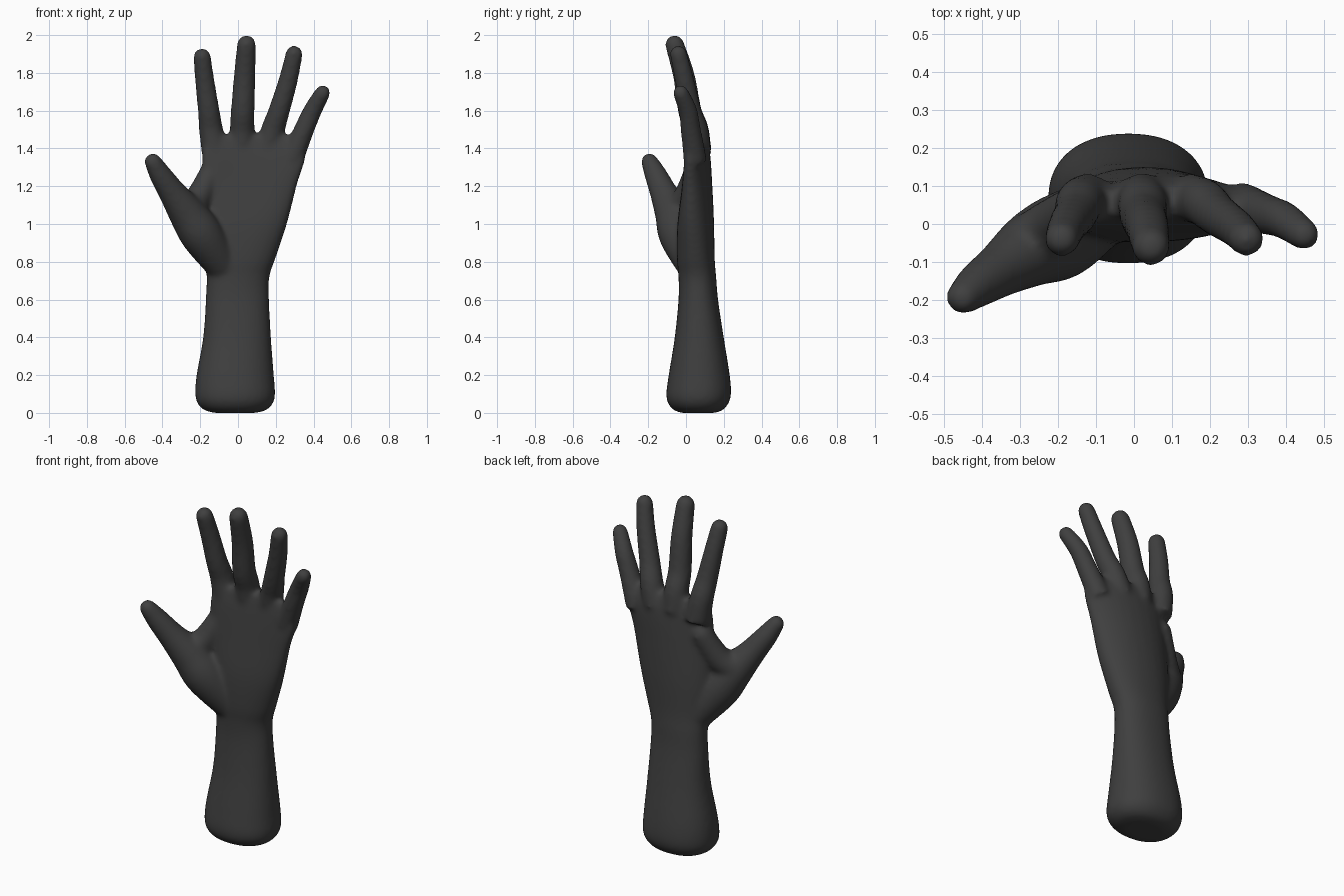
import bpy, bmesh, math
from mathutils import Vector

cube = bpy.data.objects.get("Cube")
if cube:
    bpy.data.objects.remove(cube, do_unlink=True)

SIDES, STEPS = 28, 6


def spline(rows):
    """Smooth Catmull-Rom interpolation through rows of numbers."""
    ext = [rows[0], *rows, rows[-1]]
    out = []
    for p0, p1, p2, p3 in zip(ext, ext[1:], ext[2:], ext[3:]):
        for i in range(STEPS):
            t = i / STEPS
            out.append([b + 0.5 * t * (c - a + t * (2*a - 5*b + 4*c - d + t * (3*(b - c) + d - a)))
                        for a, b, c, d in zip(p0, p1, p2, p3)])
    return out + [list(rows[-1])]


def skin(bm, rings):
    """Bridge a list of point rings into a closed shell."""
    loops = [[bm.verts.new(p) for p in ring] for ring in rings]
    for a, b in zip(loops, loops[1:]):
        for i in range(SIDES):
            j = (i + 1) % SIDES
            bm.faces.new((a[i], a[j], b[j], b[i]))
    bm.faces.new(loops[0][::-1])
    bm.faces.new(loops[-1])


def body(bm, rows):
    """Level oval sections: x, y, z, half width, half depth, arch."""
    rings = []
    for x, y, z, rx, ry, arch in spline(rows):
        ring = []
        for i in range(SIDES):
            a = math.tau * i / SIDES
            c, s = (math.copysign(abs(f)**0.9, f) for f in (math.cos(a), math.sin(a)))
            ring.append((x + rx*c, y + ry*s - arch * (rx*c)**2, z))
        rings.append(ring)
    skin(bm, rings)


def digit(bm, rows):
    """Round tapered tube with a domed tip: x, y, z, radius."""
    path = [(Vector(r[:3]), r[3]) for r in spline(rows)]
    dirs = [(path[min(i + 1, len(path) - 1)][0] - path[max(i - 1, 0)][0]).normalized()
            for i in range(len(path))]
    stations = [(p, r, d) for (p, r), d in zip(path, dirs)]
    tip, rad, d = stations[-1]
    for k in range(1, 6):
        a = math.pi / 2 * k / 5.3
        stations.append((tip + d * rad * math.sin(a), rad * math.cos(a), d))
    rings = []
    for p, r, d in stations:
        u = Vector((0, 1, 0)).cross(d).normalized()
        v = d.cross(u)
        rings.append([p + r * (u * math.cos(math.tau*i/SIDES) + v * math.sin(math.tau*i/SIDES))
                      for i in range(SIDES)])
    skin(bm, rings)


bm = bmesh.new()

# forearm, wrist and palm
body(bm, [(-.015, .065, 0, .11, .09, 0), (-.015, .065, .015, .165, .13, 0),
          (-.015, .065, .05, .2, .16, 0), (-.015, .067, .1, .212, .172, 0),
          (-.015, .07, .2, .205, .162, 0), (-.005, .07, .4, .18, .13, 0),
          (-.003, .065, .6, .168, .105, 0), (0, .06, .72, .167, .1, 0),
          (.015, .052, .82, .185, .1, .1), (.035, .052, 1, .225, .097, .4),
          (.06, .06, 1.2, .252, .08, .6), (.085, .065, 1.38, .275, .062, .6),
          (.06, .06, 1.47, .215, .04, .6)])

# index, middle, ring and little fingers
digit(bm, [(-.12, .065, 1.36, .07), (-.143, .055, 1.5, .064), (-.155, .025, 1.6, .058),
           (-.175, -.005, 1.75, .052), (-.19, -.04, 1.885, .047)])
digit(bm, [(.02, .07, 1.38, .066), (.022, .055, 1.5, .066), (.025, .02, 1.6, .063),
           (.035, -.01, 1.78, .058), (.045, -.06, 1.95, .051)])
digit(bm, [(.15, .07, 1.38, .064), (.185, .055, 1.5, .063), (.218, .025, 1.6, .057),
           (.268, -.01, 1.77, .051), (.297, -.04, 1.9, .046)])
digit(bm, [(.28, .05, 1.33, .062), (.35, .025, 1.5, .054), (.395, .01, 1.6, .05),
           (.448, -.028, 1.695, .042)])

# thumb with its fleshy base, and the web to the index finger
digit(bm, [(-.08, .04, .78, .09), (-.19, -.03, .94, .113), (-.265, -.065, 1.05, .1),
           (-.35, -.12, 1.17, .073), (-.41, -.16, 1.26, .06), (-.45, -.193, 1.33, .046)])
digit(bm, [(-.27, -.05, 1.08, .08), (-.21, 0, 1.14, .07), (-.14, .05, 1.28, .06)])

bmesh.ops.recalc_face_normals(bm, faces=bm.faces)
mesh = bpy.data.meshes.new("hand")
bm.to_mesh(mesh)
bm.free()
hand = bpy.data.objects.new("hand", mesh)
bpy.context.collection.objects.link(hand)

# fuse all parts into one smooth skin
fuse = hand.modifiers.new("fuse", "REMESH")
fuse.mode = "VOXEL"
fuse.voxel_size = 0.012
fuse.use_smooth_shade = True
relax = hand.modifiers.new("relax", "SMOOTH")
relax.factor = 0.5
relax.iterations = 14

# dark grey skin
grey = bpy.data.materials.new("dark grey")
grey.use_nodes = True
color = (0.05, 0.05, 0.05, 1)
grey.diffuse_color = color
shader = grey.node_tree.nodes["Principled BSDF"]
shader.inputs["Base Color"].default_value = color
shader.inputs["Roughness"].default_value = 0.6
mesh.materials.append(grey)
for face in mesh.polygons:
    face.use_smooth = True
